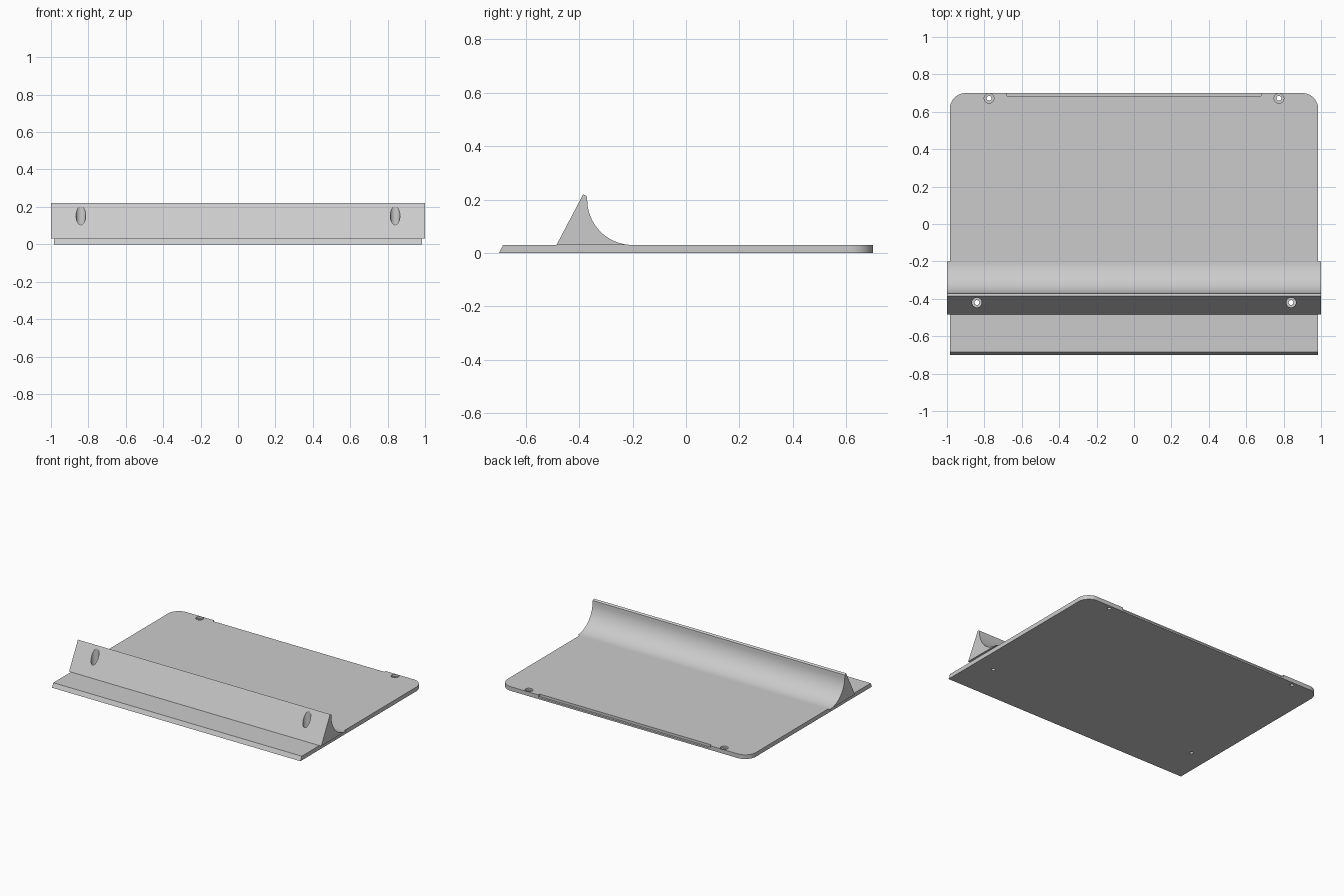
import bpy, bmesh
from math import pi, sin, cos, radians

if "Cube" in bpy.data.objects:
    bpy.data.objects.remove(bpy.data.objects["Cube"], do_unlink=True)

grey = bpy.data.materials.new("light grey")
grey.use_nodes = True
grey.diffuse_color = (0.6, 0.6, 0.6, 1)
grey.node_tree.nodes["Principled BSDF"].inputs["Base Color"].default_value = (0.6, 0.6, 0.6, 1)

PLATE_X, PLATE_Y, PLATE_Z = 0.985, 0.7, 0.03
HOLE_R, SEAT_R = 0.013, 0.026


def make_object(name, bm):
    bmesh.ops.recalc_face_normals(bm, faces=bm.faces)
    mesh = bpy.data.meshes.new(name)
    bm.to_mesh(mesh)
    bm.free()
    mesh.materials.append(grey)
    obj = bpy.data.objects.new(name, mesh)
    bpy.context.collection.objects.link(obj)
    return obj


def prism(bm, points, direction):
    face = bm.faces.new([bm.verts.new(p) for p in points])
    out = bmesh.ops.extrude_face_region(bm, geom=[face])["geom"]
    top = [v for v in out if isinstance(v, bmesh.types.BMVert)]
    bmesh.ops.translate(bm, verts=top, vec=direction)
    return top


def arc(cx, cy, r, start, end, steps):
    angles = [radians(start + (end - start) * i / steps) for i in range(steps + 1)]
    return [(cx + r * cos(a), cy + r * sin(a)) for a in angles]


def stepped_hole(bm, x, y, seat, steps=32):
    # Narrow through hole widening to a counterbore above the seat
    rings = []
    for r, z in ((HOLE_R, -0.1), (HOLE_R, seat), (SEAT_R, seat), (SEAT_R, 0.4)):
        rings.append([bm.verts.new((x + r * cos(2 * pi * i / steps),
                                    y + r * sin(2 * pi * i / steps), z))
                      for i in range(steps)])
    for a, b in zip(rings, rings[1:]):
        for i in range(steps):
            j = (i + 1) % steps
            bm.faces.new((a[i], a[j], b[j], b[i]))
    bm.faces.new(rings[0])
    bm.faces.new(rings[-1])


def cut(obj, cutter):
    mod = obj.modifiers.new("cut", 'BOOLEAN')
    mod.operation, mod.solver, mod.object = 'DIFFERENCE', 'EXACT', cutter
    bpy.ops.object.select_all(action='DESELECT')
    obj.select_set(True)
    bpy.context.view_layer.objects.active = obj
    bpy.ops.object.modifier_apply(modifier=mod.name)


# Base plate: rounded back corners, sloped front edge
corner = arc(PLATE_X - 0.085, PLATE_Y - 0.085, 0.085, 0, 90, 12)
outline = [(-PLATE_X, -PLATE_Y), (PLATE_X, -PLATE_Y)] + corner
outline += [(-x, y) for x, y in reversed(corner)]
bm = bmesh.new()
for v in prism(bm, [(x, y, 0) for x, y in outline], (0, 0, PLATE_Z)):
    if v.co.y < -0.6:
        v.co.y += 0.015
plate = make_object("base_plate", bm)

# Raised bar: sloped front, blunt crest, concave back
profile = [(-0.485, PLATE_Z), (-0.385, 0.22), (-0.371, 0.212)]
profile += arc(-0.2, 0.2, 0.17, 180, 270, 24)
bm = bmesh.new()
prism(bm, [(-1, y, z) for y, z in profile], (2, 0, 0))
bar = make_object("raised_bar", bm)

# Cutters: screw holes and the shallow ledge along the back edge
bm = bmesh.new()
for side in (-1, 1):
    stepped_hole(bm, side * 0.775, 0.672, 0.016)
    stepped_hole(bm, side * 0.84, -0.42, 0.04)
holes = make_object("hole_cutter", bm)

bm = bmesh.new()
prism(bm, [(-0.68, 0.685, 0.012), (0.68, 0.685, 0.012), (0.68, 0.8, 0.012), (-0.68, 0.8, 0.012)],
      (0, 0, 0.1))
ledge = make_object("ledge_cutter", bm)

cut(plate, ledge)
cut(plate, holes)
cut(bar, holes)
for cutter in (holes, ledge):
    bpy.data.objects.remove(cutter, do_unlink=True)

# Smooth the curves, keep the edges crisp
for obj in (plate, bar):
    bpy.ops.object.select_all(action='DESELECT')
    obj.select_set(True)
    bpy.context.view_layer.objects.active = obj
    bpy.ops.object.shade_smooth_by_angle(angle=radians(25))
